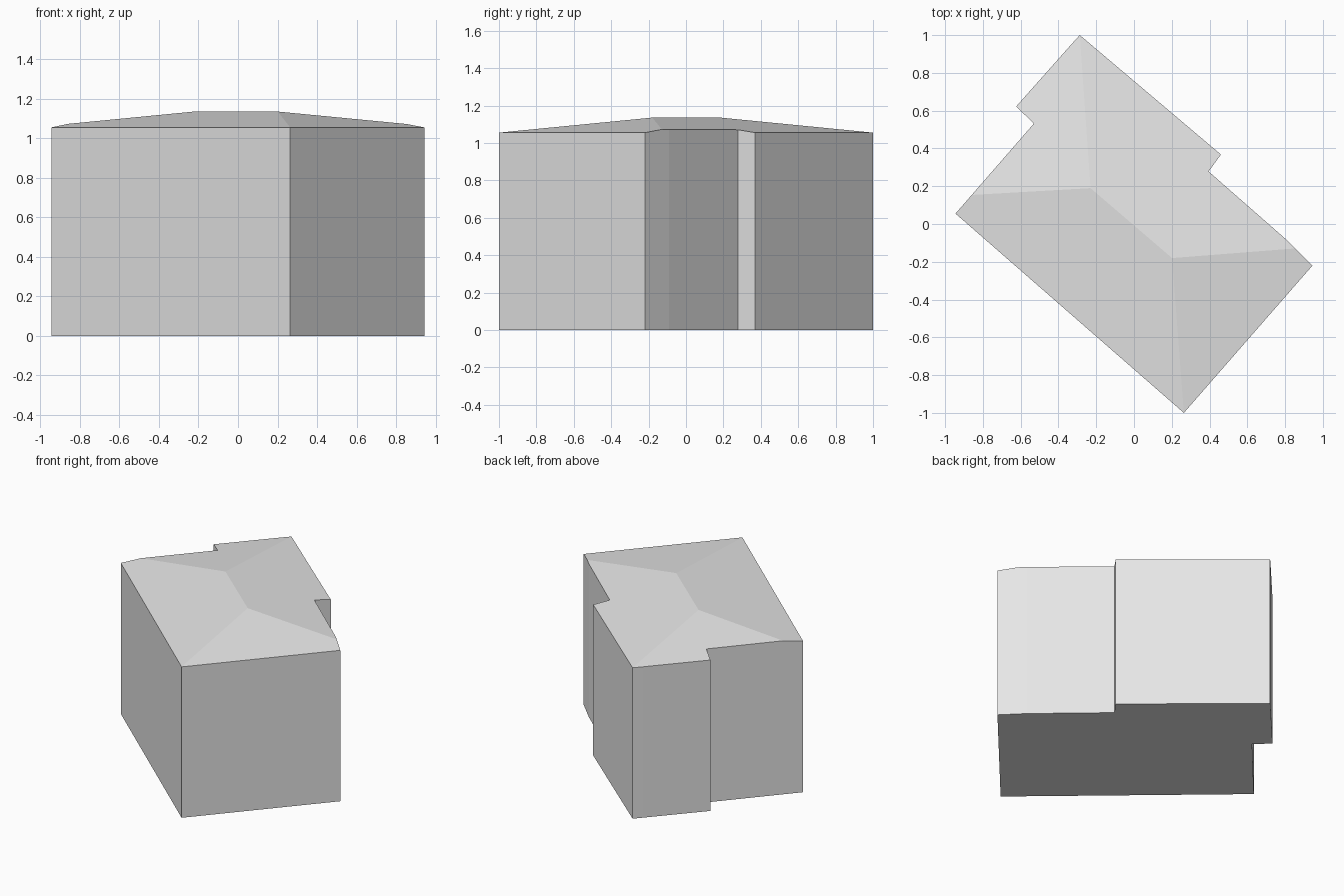
import bpy
import bmesh
from mathutils import Vector

cube = bpy.data.objects.get("Cube")
if cube:
    bpy.data.objects.remove(cube, do_unlink=True)

EAVE, RIDGE = 1.055, 1.135

# One plain grey for walls and roof
grey = bpy.data.materials.new("light_grey")
grey.use_nodes = True
colour = (0.8, 0.8, 0.8, 1)
grey.diffuse_color = colour
grey.node_tree.nodes["Principled BSDF"].inputs["Base Color"].default_value = colour

# Stepped footprint, counter-clockwise from the front corner
footprint = [(0.264, -1), (0.945, -0.22), (0.815, -0.09), (0.395, 0.278),
             (0.46, 0.368), (-0.287, 1), (-0.33, 0.953), (-0.624, 0.622),
             (-0.53, 0.532), (-0.945, 0.055)]

# Full eaves rectangle and the two ridge ends
front = Vector((0.264, -1, EAVE))
right = Vector((1.035, -0.115, EAVE))
back = Vector((-0.287, 1, EAVE))
left = Vector((-1.048, 0.143, EAVE))
ridge_left = Vector((-0.228, 0.19, RIDGE))
ridge_right = Vector((0.206, -0.18, RIDGE))

# Walls: extrude the footprint past the roof height
bm = bmesh.new()
base = bm.faces.new([bm.verts.new((x, y, 0)) for x, y in footprint])
top = bmesh.ops.extrude_face_region(bm, geom=[base], use_keep_orig=True)
bmesh.ops.translate(bm, vec=(0, 0, 2),
                    verts=[v for v in top["geom"] if isinstance(v, bmesh.types.BMVert)])
bmesh.ops.recalc_face_normals(bm, faces=bm.faces)

# Hipped roof: trim the block with one sloping plane per side
for a, b, ridge in [(left, front, ridge_left), (right, back, ridge_right),
                    (front, right, ridge_right), (back, left, ridge_left)]:
    normal = (b - a).cross(ridge - a).normalized()
    cut = bmesh.ops.bisect_plane(bm, geom=bm.verts[:] + bm.edges[:] + bm.faces[:],
                                 dist=1e-5, plane_co=ridge, plane_no=normal,
                                 clear_outer=True)
    rim = [e for e in bm.edges if e.is_boundary]
    bmesh.ops.contextual_create(bm, geom=rim)

bmesh.ops.remove_doubles(bm, verts=bm.verts, dist=1e-4)
bmesh.ops.recalc_face_normals(bm, faces=bm.faces)

mesh = bpy.data.meshes.new("building")
bm.to_mesh(mesh)
bm.free()
mesh.materials.append(grey)
building = bpy.data.objects.new("building", mesh)
bpy.context.collection.objects.link(building)
